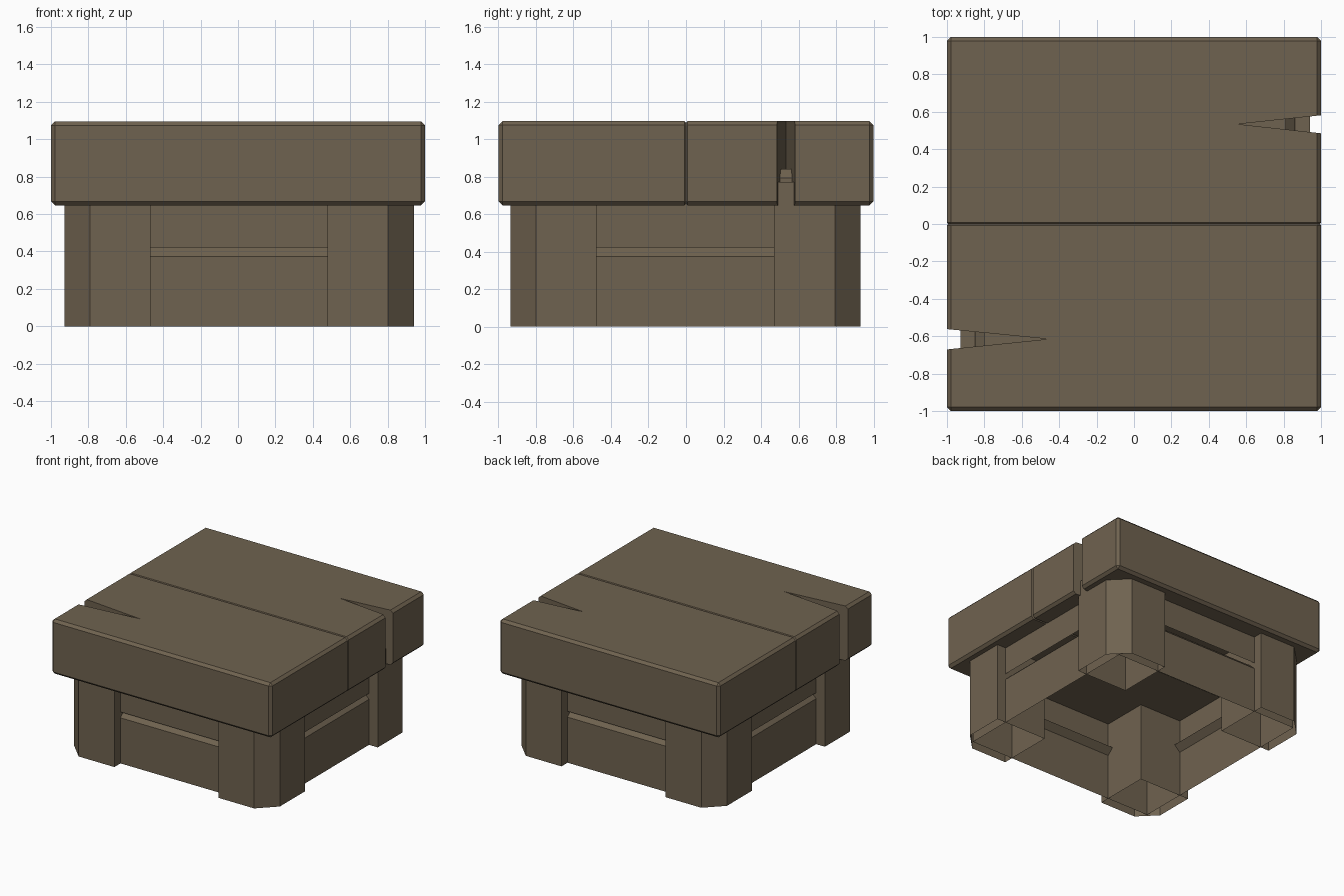
import bpy
import bmesh

if "Cube" in bpy.data.objects:
    bpy.data.objects.remove(bpy.data.objects["Cube"], do_unlink=True)

wood = bpy.data.materials.new("weathered_wood")
wood.use_nodes = True
colour = (0.159, 0.123, 0.079, 1)
wood.diffuse_color = colour
wood.node_tree.nodes["Principled BSDF"].inputs["Base Color"].default_value = colour

BASE_X, BASE_Y = 0.006, -0.003   # the base sits slightly off centre


def add_object(name, bm):
    mesh = bpy.data.meshes.new(name)
    bm.to_mesh(mesh)
    bm.free()
    obj = bpy.data.objects.new(name, mesh)
    mesh.materials.append(wood)
    bpy.context.collection.objects.link(obj)
    return obj


def shell(name, rings, top=False, bottom=False):
    """Join stacked rings of points into walls, with optional end caps."""
    bm = bmesh.new()
    loops = [[bm.verts.new(p) for p in ring] for ring in rings]
    for low, high in zip(loops, loops[1:]):
        n = len(low)
        for i in range(n):
            j = (i + 1) % n
            bm.faces.new((low[i], low[j], high[j], high[i]))
    if top:
        bm.faces.new(loops[-1])
    if bottom:
        bm.faces.new(loops[0][::-1])
        bmesh.ops.recalc_face_normals(bm, faces=bm.faces)
    return add_object(name, bm)


def square(r, z):
    return [(BASE_X + sx * r, BASE_Y + sy * r, z)
            for sx, sy in ((-1, -1), (1, -1), (1, 1), (-1, 1))]


# Two stacked hollow frames whose upper edges slope inwards
for name, z0, z1 in (("lower_frame", 0, 0.422), ("upper_frame", 0.422, 0.84)):
    shell(name, [square(0.855, z0), square(0.855, z1 - 0.048), square(0.805, z1)])

# Four corner legs, hollow below, with the outer corner cut off
INNER, OUTER, CUT = 0.473, 0.934, 0.797
section = [(INNER, INNER), (OUTER, INNER), (OUTER, CUT), (CUT, OUTER), (INNER, OUTER)]
for side, sx in (("left", 1), ("right", -1)):
    for end, sy in (("front", -1), ("back", 1)):
        pts = [(BASE_X + sx * x, BASE_Y + sy * y) for x, y in section]
        if sx * sy < 0:
            pts.reverse()
        shell(f"{end}_{side}_leg", [[(x, y, z) for x, y in pts] for z in (0, 0.77)], top=True)


def plank(name, sy):
    """Half of the top, bevelled wide outside and narrowly along the joint."""
    bm = bmesh.new()
    bmesh.ops.create_cube(bm, size=1)
    for v in bm.verts:
        v.co = (v.co.x * 2, (v.co.y + 0.5 * sy), 0.871 + v.co.z * 0.449)

    def at_joint(e):
        return all(abs(v.co.y) < 0.001 for v in e.verts)

    bmesh.ops.bevel(bm, geom=[e for e in bm.edges if not at_joint(e)],
                    offset=0.021, segments=1, affect='EDGES')
    bmesh.ops.bevel(bm, geom=[e for e in bm.edges if at_joint(e)],
                    offset=0.008, segments=1, affect='EDGES')
    return add_object(name, bm)


def split(board, name, tip, mouth_a, mouth_b):
    """Cut a wedge-shaped crack through the end of a plank."""
    tri = [tip, mouth_a, mouth_b]
    cutter = shell(name, [[(x, y, z) for x, y in tri] for z in (0.5, 1.3)],
                   top=True, bottom=True)
    cutter.hide_render = True
    cutter.hide_viewport = True
    cutter.display_type = 'WIRE'
    mod = board.modifiers.new("crack", 'BOOLEAN')
    mod.operation = 'DIFFERENCE'
    mod.solver = 'EXACT'
    mod.object = cutter


# Top planks with a crack at opposite ends
split(plank("front_plank", -1), "front_crack_cutter",
      (-0.46, -0.615), (-1.1, -0.552), (-1.1, -0.681))
split(plank("back_plank", 1), "back_crack_cutter",
      (0.555, 0.534), (1.1, 0.474), (1.1, 0.592))
